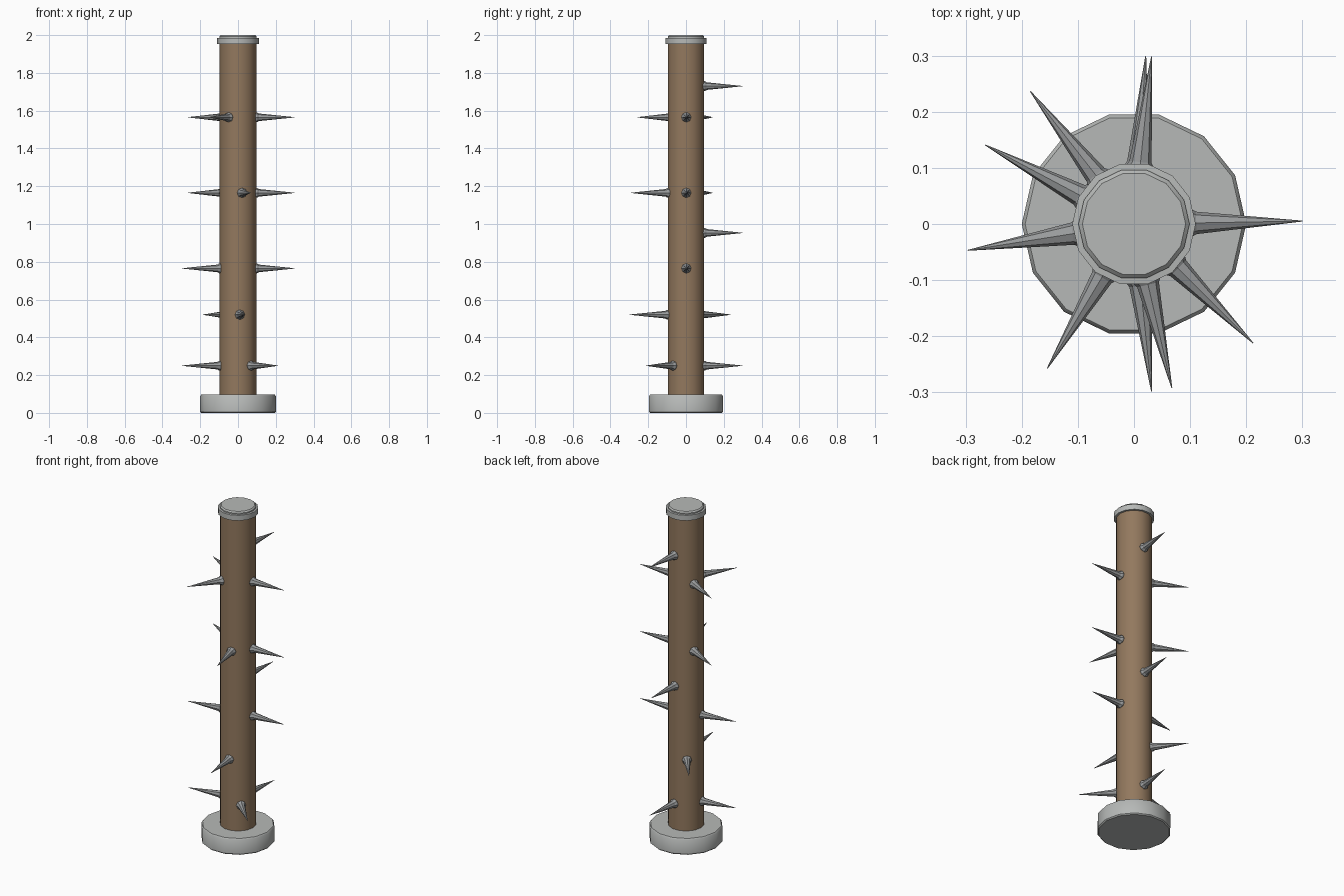
import bpy, math
from mathutils import Vector

if "Cube" in bpy.data.objects:
    bpy.data.objects.remove(bpy.data.objects["Cube"])


def material(name, rgb):
    m = bpy.data.materials.new(name)
    m.diffuse_color = (*rgb, 1)
    m.use_nodes = True
    m.node_tree.nodes["Principled BSDF"].inputs["Base Color"].default_value = m.diffuse_color
    return m


WOOD = material("brown wood", (0.29, 0.19, 0.112))
STONE = material("light grey", (0.47, 0.485, 0.475))
STEEL = material("dark steel", (0.32, 0.33, 0.335))


def lathe(name, profile, sides, mat, smooth=None):
    """Turn (radius, z) points around z; flat caps close both ends."""
    verts, faces = [], []
    for r, z in profile:
        for i in range(sides):
            a = 2 * math.pi * i / sides
            verts.append((r * math.cos(a), r * math.sin(a), z))
    for j in range(len(profile) - 1):
        for i in range(sides):
            k = (i + 1) % sides
            faces.append((j * sides + i, j * sides + k,
                          (j + 1) * sides + k, (j + 1) * sides + i))
    faces.append(tuple(reversed(range(sides))))
    faces.append(tuple(range((len(profile) - 1) * sides, len(profile) * sides)))
    mesh = bpy.data.meshes.new(name)
    mesh.from_pydata(verts, [], faces)
    mesh.materials.append(mat)
    ob = bpy.data.objects.new(name, mesh)
    bpy.context.collection.objects.link(ob)
    if smooth:
        bpy.ops.object.select_all(action='DESELECT')
        ob.select_set(True)
        bpy.context.view_layer.objects.active = ob
        bpy.ops.object.shade_smooth_by_angle(angle=math.radians(smooth))
    return ob


# Foot, post and top cap
lathe("foot", [(0.194, 0), (0.2, 0.006), (0.2, 0.09), (0.194, 0.097)], 14, STONE, 40)
lathe("post", [(0.098, 0.09), (0.098, 1.965)], 14, WOOD, 35)
lathe("cap", [(0.11, 1.953), (0.11, 1.985), (0.099, 1.986),
              (0.099, 1.993), (0.092, 2.0)], 14, STONE, 40)

# Spikes: height and compass angle of every tip
SPIKES = [(1.73, 84), (0.953, 86), (0.25, 84),
          (1.565, 1), (1.165, 1), (0.765, 1),
          (1.565, 152), (1.165, 152), (0.52, 128),
          (0.765, 189), (0.25, 189),
          (1.565, 239), (1.165, 283), (0.52, 276), (0.25, 315)]
for n, (z, deg) in enumerate(SPIKES):
    spike = lathe(f"spike_{n + 1}",
                  [(0.026, 0.08), (0.026, 0.101), (0.02, 0.111), (0.0008, 0.3)],
                  8, STEEL)
    a = math.radians(deg)
    direction = Vector((math.cos(a), math.sin(a), 0))
    spike.rotation_euler = direction.to_track_quat('Z', 'Y').to_euler()
    spike.location = (0, 0, z)
